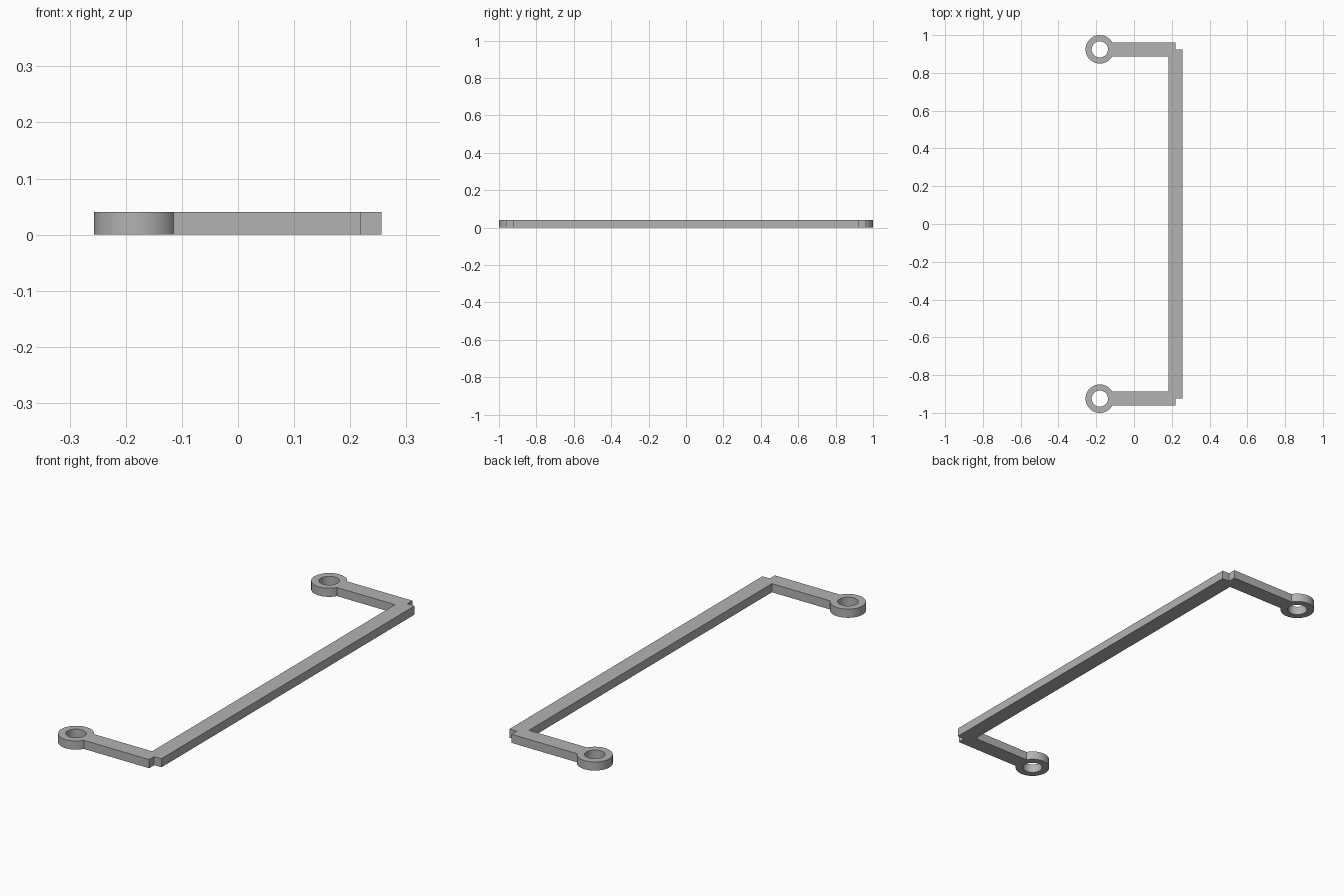
import bpy, bmesh
from math import sin, cos, asin, pi

cube = bpy.data.objects.get("Cube")
if cube:
    bpy.data.objects.remove(cube, do_unlink=True)

HEIGHT = 0.04
HALF = 0.037                      # half the width of the bar and arms
RING_R, HOLE_R = 0.0754, 0.043
RING_X, END_Y = -0.181, 0.9246    # ring centre, also the bar's ends
BAR_X = 0.219                     # bar centre line

grey = bpy.data.materials.new("plain grey")
grey.use_nodes = True
color = (0.45, 0.45, 0.45, 1)
grey.diffuse_color = color
grey.node_tree.nodes["Principled BSDF"].inputs["Base Color"].default_value = color


def arc(radius, start, end, steps):
    """Points along an arc around the back ring's centre."""
    angles = [start + (end - start) * i / steps for i in range(steps + 1)]
    return [(RING_X + radius * cos(a), END_Y + radius * sin(a)) for a in angles]


def mirror(points):
    return [(x, -y) for x, y in reversed(points)]


# Back half of the outline: stepped corner, arm, ring, inner corner
join = asin(HALF / RING_R)
half = [(BAR_X + HALF, END_Y), (BAR_X, END_Y), (BAR_X, END_Y + HALF)]
half += arc(RING_R, join, 2 * pi - join, 56)
half += [(BAR_X - HALF, END_Y - HALF)]
hole = arc(HOLE_R, 0, 2 * pi, 48)[:-1]

# Flat filled curve with two holes, extruded to the plate's thickness
curve = bpy.data.curves.new("bracket_profile", "CURVE")
curve.dimensions = "2D"
curve.fill_mode = "BOTH"
curve.extrude = HEIGHT / 2
for loop in (half + mirror(half), hole, mirror(hole)):
    spline = curve.splines.new("POLY")
    spline.points.add(len(loop) - 1)
    for point, (x, y) in zip(spline.points, loop):
        point.co = (x, y, HEIGHT / 2, 1)
    spline.use_cyclic_u = True

bracket = bpy.data.objects.new("bracket_with_end_rings", curve)
bpy.context.collection.objects.link(bracket)
bracket.location.z = HEIGHT / 2
bpy.ops.object.select_all(action="DESELECT")
bracket.select_set(True)
bpy.context.view_layer.objects.active = bracket
bpy.ops.object.convert(target="MESH")
bracket = bpy.context.object

# Weld the caps to the walls and rest the part on the ground
bm = bmesh.new()
bm.from_mesh(bracket.data)
bmesh.ops.remove_doubles(bm, verts=bm.verts, dist=0.0001)
bmesh.ops.recalc_face_normals(bm, faces=bm.faces)
low = min(v.co.z for v in bm.verts)
bmesh.ops.translate(bm, verts=bm.verts, vec=(0, 0, -low))
bm.to_mesh(bracket.data)
bm.free()
bracket.location.z = 0

bracket.data.materials.clear()
bracket.data.materials.append(grey)
bpy.ops.object.shade_smooth_by_angle(angle=pi / 6)
